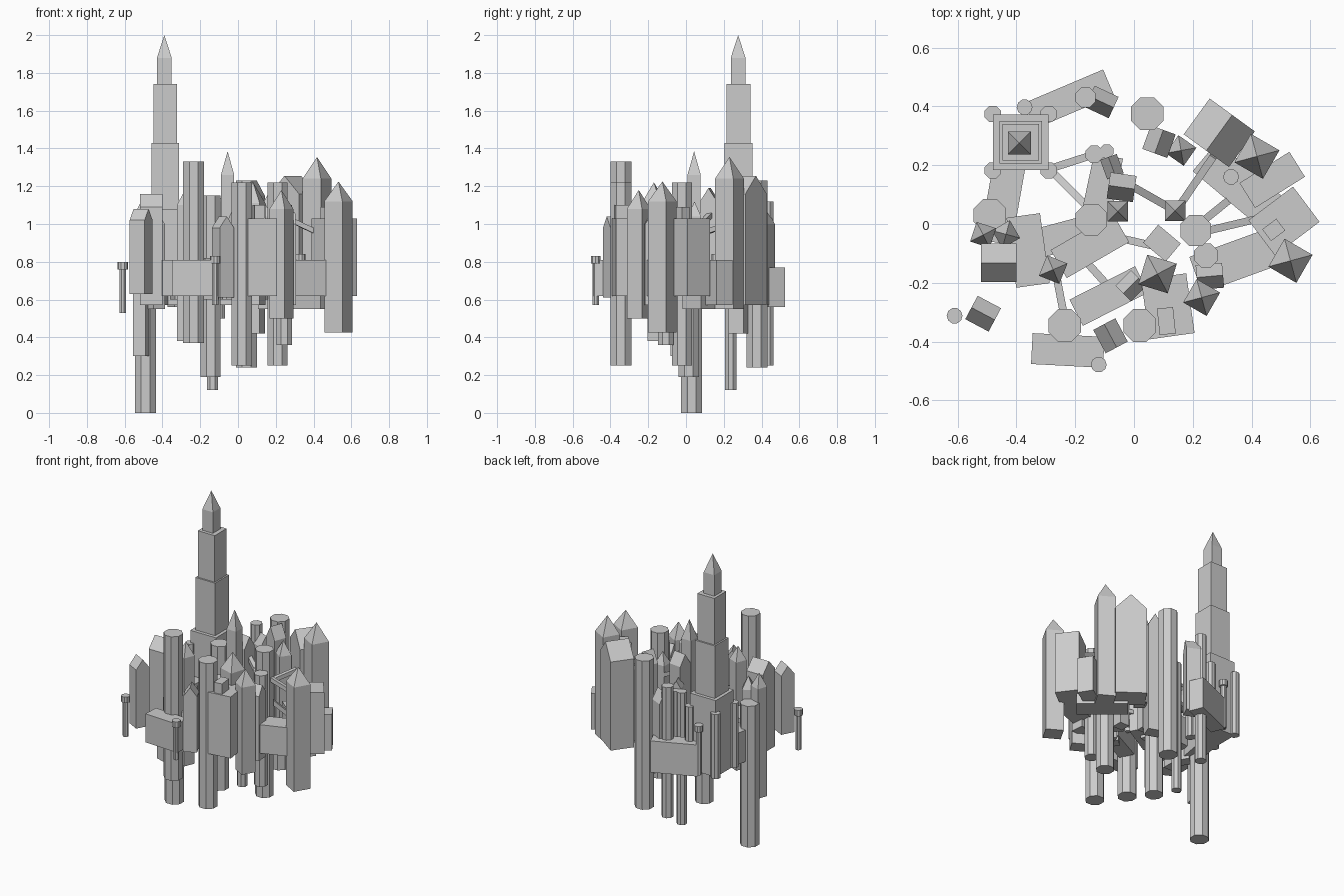
import bpy, bmesh, math
from mathutils import Vector, Matrix


def finish(bm, name, loc=(0, 0, 0), rot=0):
    bmesh.ops.recalc_face_normals(bm, faces=bm.faces)
    me = bpy.data.meshes.new(name)
    bm.to_mesh(me)
    bm.free()
    ob = bpy.data.objects.new(name, me)
    ob.location = loc
    ob.rotation_euler[2] = math.radians(rot)
    bpy.context.collection.objects.link(ob)
    return ob


def box_bm(sx, sy, z0, z1):
    bm = bmesh.new()
    bmesh.ops.create_cube(bm, size=1)
    for v in bm.verts:
        v.co = Vector((v.co.x * sx, v.co.y * sy, z1 if v.co.z > 0 else z0))
    return bm


def block(name, x, y, sx, sy, rot, z0, z1):
    return finish(box_bm(sx, sy, z0, z1), name, (x, y, 0), rot)


def spire(name, x, y, s, rot, z0, eave, apex):
    """Square tower with a pyramid roof."""
    bm = box_bm(s, s, z0, eave)
    bm.normal_update()
    top = max(bm.faces, key=lambda f: f.calc_center_median().z)
    tip = bmesh.ops.poke(bm, faces=[top])["verts"][0]
    tip.co.z = apex
    return finish(bm, name, (x, y, 0), rot)


def gable(name, x, y, sx, sy, rot, z0, eave, ridge):
    """House with its ridge along local x."""
    bm = bmesh.new()
    h = sy / 2
    prof = [(-h, z0), (h, z0), (h, eave), (0, ridge), (-h, eave)]
    f = bm.faces.new([bm.verts.new((-sx / 2, p, z)) for p, z in prof])
    ext = bmesh.ops.extrude_face_region(bm, geom=[f])["geom"]
    bmesh.ops.translate(bm, vec=(sx, 0, 0),
                        verts=[e for e in ext if isinstance(e, bmesh.types.BMVert)])
    return finish(bm, name, (x, y, 0), rot)


def column(name, x, y, r, z0, z1, n=8):
    bm = bmesh.new()
    bmesh.ops.create_cone(bm, cap_ends=True, segments=n, radius1=r, radius2=r, depth=z1 - z0,
                          matrix=Matrix.Rotation(math.pi / n, 4, 'Z'))
    return finish(bm, name, (x, y, (z0 + z1) / 2))


def bridge(a, b, w=0.026):
    a, b = Vector(a), Vector(b)
    d = b - a
    ob = finish(box_bm(d.length, w, -0.013, 0.013), "bridge", (a + b) / 2)
    ob.rotation_euler = (0, -math.atan2(d.z, d.xy.length), math.atan2(d.y, d.x))


# great stepped tower with corner pillars
TX, TY = -0.385, 0.278
for w, z0, z1 in [(0.19, 0.57, 1.08), (0.146, 1.08, 1.43), (0.125, 1.43, 1.74)]:
    block("great_tower_tier", TX, TY, w, w, 0, z0, z1)
spire("great_tower_spire", TX - 0.005, TY - 0.002, 0.078, 0, 1.74, 1.88, 2.0)
for sx in (-1, 1):
    for sy in (-1, 1):
        column("corner_pillar", TX + sx * 0.095, TY + sy * 0.096, 0.03, 0.57, 1.0)

# octagonal columns: x, y, radius, bottom, top
for c in [(-0.49, 0.03, 0.06, 0, 0.94), (-0.235, -0.345, 0.06, 0.37, 1.33),
          (0.02, -0.345, 0.06, 0.25, 1.22), (0.045, 0.375, 0.06, 0.24, 1.23),
          (-0.145, 0.015, 0.058, 0.19, 1.15), (-0.135, 0.237, 0.032, 0.12, 1.0),
          (-0.093, 0.248, 0.025, 0.5, 1.0), (-0.165, 0.43, 0.037, 0.25, 1.12),
          (0.21, -0.022, 0.057, 0.25, 1.22), (0.245, -0.107, 0.044, 0.36, 1.1)]:
    column("column", *c)

# lamp posts with wider caps
for x, y, z0, z1 in [(-0.61, -0.312, 0.53, 0.80), (-0.12, -0.478, 0.57, 0.83),
                     (-0.372, 0.397, 0.57, 0.90), (0.33, 0.16, 0.57, 0.84)]:
    column("lamp_post", x, y, 0.018, z0, z1 - 0.04)
    column("lamp_cap", x, y, 0.027, z1 - 0.04, z1, 10)

# rotated platforms: x, y, length, width, angle, bottom, top
for p in [(-0.22, 0.425, 0.29, 0.095, 23, 0.56, 0.77), (-0.445, 0.08, 0.11, 0.29, -10, 0.57, 0.78),
          (-0.36, -0.09, 0.115, 0.24, 8, 0.62, 0.81), (-0.15, -0.075, 0.245, 0.11, 30, 0.62, 0.82),
          (-0.23, -0.04, 0.24, 0.10, 15, 0.60, 0.79), (-0.085, -0.245, 0.25, 0.10, 27, 0.62, 0.82),
          (-0.225, -0.43, 0.245, 0.105, -3, 0.62, 0.81), (0.37, -0.115, 0.34, 0.13, 20, 0.62, 0.81),
          (-0.11, 0.12, 0.10, 0.23, -12, 0.60, 0.82), (0.36, 0.13, 0.31, 0.13, -40, 0.55, 0.79),
          (0.47, 0.15, 0.20, 0.10, 32, 0.57, 0.81)]:
    block("platform", *p)
block("front_hall", 0.115, -0.28, 0.155, 0.205, 8, 0.62, 1.03)
block("front_hall_turret", 0.11, -0.33, 0.055, 0.09, 6, 1.03, 1.1)
block("right_hall", 0.51, 0.01, 0.19, 0.15, 37, 0.62, 1.03)
block("right_hall_turret", 0.475, -0.02, 0.06, 0.05, 37, 1.03, 1.09)
block("plain_house", 0.095, -0.065, 0.10, 0.08, -40, 0.6, 0.98)

# pyramid-roofed towers: x, y, width, angle, bottom, eave, apex
for t in [(0.532, -0.125, 0.11, -30, 0.425, 1.12, 1.225), (0.418, 0.23, 0.112, -30, 0.55, 1.24, 1.355),
          (0.08, -0.17, 0.105, -17, 0.57, 1.11, 1.22), (0.23, -0.25, 0.092, -30, 0.5, 1.08, 1.18),
          (-0.275, -0.155, 0.075, -22, 0.38, 1.10, 1.19), (-0.513, -0.037, 0.07, -18, 0.3, 1.03, 1.12),
          (-0.055, 0.043, 0.07, 0, 0.6, 1.26, 1.385), (0.14, 0.045, 0.07, 0, 0.55, 1.04, 1.12),
          (0.16, 0.25, 0.075, -35, 0.6, 1.07, 1.16), (-0.435, -0.035, 0.07, 30, 0.55, 1.0, 1.08)]:
    spire("spire_tower", *t)

# gabled houses: x, y, length, depth, ridge angle, bottom, eave, ridge
for g in [(-0.46, -0.132, 0.12, 0.13, 0, 0.57, 1.09, 1.16), (-0.513, -0.305, 0.09, 0.09, -28, 0.63, 1.02, 1.08),
          (-0.042, 0.125, 0.09, 0.09, -8, 0.57, 1.12, 1.19), (0.085, 0.28, 0.085, 0.09, 70, 0.42, 1.15, 1.23),
          (0.29, 0.31, 0.15, 0.19, 54, 0.57, 1.16, 1.255), (-0.08, -0.38, 0.09, 0.085, 118, 0.61, 0.98, 1.04),
          (-0.01, -0.21, 0.075, 0.075, 45, 0.6, 1.0, 1.06), (0.258, -0.178, 0.09, 0.085, 5, 0.57, 1.0, 1.06),
          (-0.11, 0.415, 0.09, 0.08, -25, 0.57, 1.0, 1.07), (-0.075, 0.195, 0.07, 0.06, -70, 0.6, 1.0, 1.05)]:
    gable("gabled_house", *g)

# sky bridges
for a, b in [((-0.28, 0.19, 0.72), (-0.14, 0.235, 0.75)), ((-0.28, 0.18, 0.75), (-0.16, 0.06, 0.8)),
             ((-0.01, 0.13, 1.05), (0.14, 0.045, 0.96)), ((0.15, 0.055, 0.94), (0.27, 0.23, 1.0)),
             ((0.21, -0.01, 0.9), (0.34, 0.095, 0.75)), ((0.22, -0.03, 1.05), (0.43, 0.02, 0.95)),
             ((-0.04, -0.05, 0.75), (0.07, -0.075, 0.75)), ((-0.17, -0.12, 0.72), (-0.08, -0.22, 0.72)),
             ((-0.265, -0.17, 0.8), (-0.24, -0.3, 0.8))]:
    bridge(a, b)
